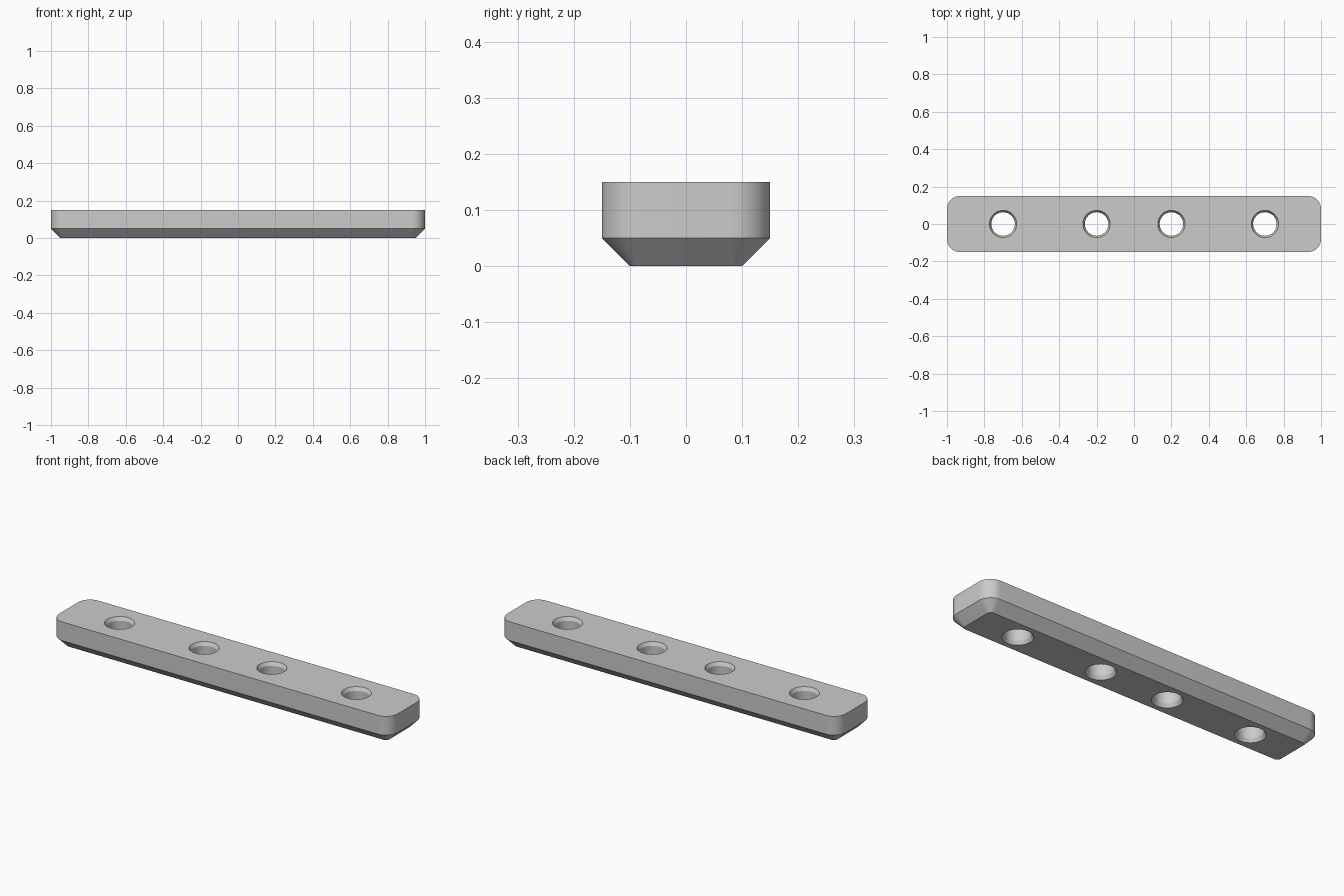
import bpy
import bmesh
import math

old = bpy.data.objects.get("Cube")
if old:
    bpy.data.objects.remove(old, do_unlink=True)

HEIGHT = 0.15
CHAMFER = 0.05
CORNER = 0.07
HOLES = (-0.7, -0.2, 0.2, 0.7)

grey = bpy.data.materials.new("light_grey")
grey.use_nodes = True
colour = (0.6, 0.6, 0.6, 1)
grey.diffuse_color = colour
grey.node_tree.nodes["Principled BSDF"].inputs["Base Color"].default_value = colour


def rounded_outline(inset, steps=12):
    """Rounded rectangle, offset inwards so its corners stay concentric."""
    radius = CORNER - inset
    points = []
    for quarter, (sx, sy) in enumerate(((1, 1), (-1, 1), (-1, -1), (1, -1))):
        for i in range(steps + 1):
            a = (quarter + i / steps) * math.pi / 2
            points.append((sx * (1 - CORNER) + radius * math.cos(a),
                           sy * (0.15 - CORNER) + radius * math.sin(a)))
    return points


def circle(x, radius, sides=48):
    return [(x + radius * math.cos(math.tau * i / sides),
             radius * math.sin(math.tau * i / sides)) for i in range(sides)]


def loft(name, sections):
    """Closed solid through a stack of (outline, height) sections."""
    bm = bmesh.new()
    rings = [[bm.verts.new((x, y, z)) for x, y in outline] for outline, z in sections]
    n = len(rings[0])
    for low, high in zip(rings, rings[1:]):
        for i in range(n):
            j = (i + 1) % n
            bm.faces.new((low[i], low[j], high[j], high[i]))
    bm.faces.new(rings[0][::-1])
    bm.faces.new(rings[-1])
    bmesh.ops.recalc_face_normals(bm, faces=bm.faces)
    mesh = bpy.data.meshes.new(name)
    bm.to_mesh(mesh)
    bm.free()
    mesh.materials.append(grey)
    obj = bpy.data.objects.new(name, mesh)
    bpy.context.collection.objects.link(obj)
    return obj


# Bar with rounded ends and a chamfered underside
bar = loft("mounting_bar", [(rounded_outline(CHAMFER), 0),
                            (rounded_outline(0), CHAMFER),
                            (rounded_outline(0), HEIGHT)])

# Through holes, countersunk on both faces
RADIUS, RIM, DEPTH, OVER = 0.063, 0.073, 0.018, 0.02
cutters = []
for x in HOLES:
    profile = [(RIM, -OVER), (RIM, 0), (RADIUS, DEPTH),
               (RADIUS, HEIGHT - DEPTH), (RIM, HEIGHT), (RIM, HEIGHT + OVER)]
    cutter = loft("hole_cutter", [(circle(x, r), z) for r, z in profile])
    cutter.hide_render = True
    cutters.append(cutter)
    cut = bar.modifiers.new("hole", 'BOOLEAN')
    cut.operation = 'DIFFERENCE'
    cut.solver = 'EXACT'
    cut.object = cutter

# Bake the holes, then remove the cutters
bpy.context.view_layer.update()
evaluated = bar.evaluated_get(bpy.context.evaluated_depsgraph_get())
solid = bpy.data.meshes.new_from_object(evaluated)
bar.modifiers.clear()
bar.data = solid
for cutter in cutters:
    bpy.data.objects.remove(cutter, do_unlink=True)

# Smooth round corners and bores, keeping the chamfer edges sharp
bpy.ops.object.select_all(action='DESELECT')
bar.select_set(True)
bpy.context.view_layer.objects.active = bar
bpy.ops.object.shade_smooth_by_angle(angle=math.radians(20))
